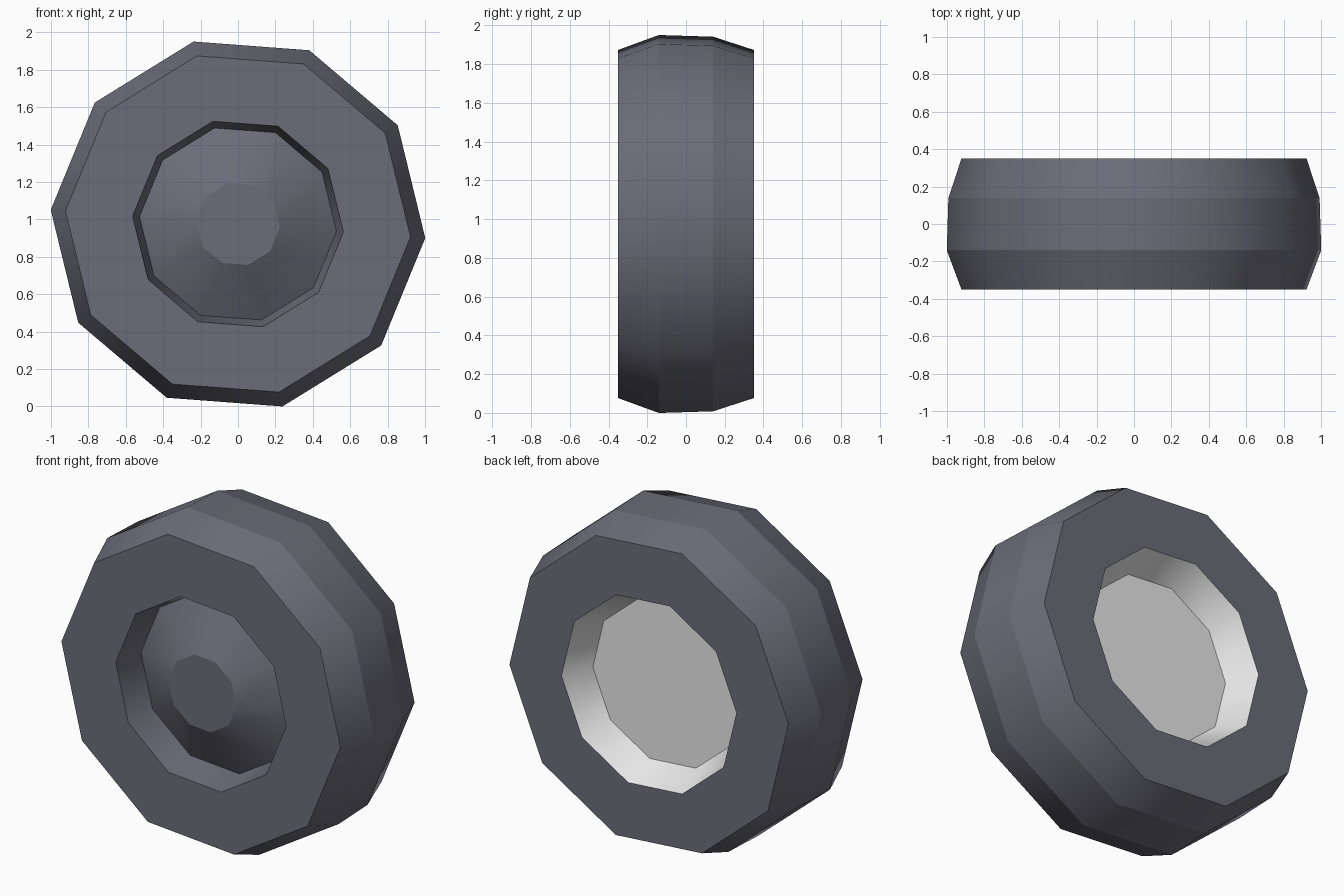
import bpy
import bmesh
from math import cos, sin, pi, radians

SIDES = 10
TURN = radians(-4.3)
AXLE_Z = 0.975

default = bpy.data.objects.get("Cube")
if default:
    bpy.data.objects.remove(default, do_unlink=True)


def make_material(name, colour):
    mat = bpy.data.materials.new(name)
    mat.use_nodes = True
    mat.diffuse_color = colour
    mat.node_tree.nodes["Principled BSDF"].inputs["Base Color"].default_value = colour
    return mat


def lathe(name, profile, mat, front_cap=False, back_cap=False):
    """Spin (radius, y) points about the axle; smooth around, sharp between bands."""
    bm = bmesh.new()
    rings = []
    for radius, y in profile:
        angles = [TURN + 2 * pi * i / SIDES for i in range(SIDES)]
        rings.append([bm.verts.new((radius * cos(a), y, AXLE_Z + radius * sin(a)))
                      for a in angles])
    for a, b in zip(rings, rings[1:]):
        for i in range(SIDES):
            j = (i + 1) % SIDES
            bm.faces.new((a[i], b[i], b[j], a[j])).smooth = True
    if front_cap:
        bm.faces.new(rings[0])
    if back_cap:
        bm.faces.new(rings[-1][::-1])
    for ring in rings:
        for i in range(SIDES):
            edge = bm.edges.get((ring[i], ring[(i + 1) % SIDES]))
            edge.smooth = False
    mesh = bpy.data.meshes.new(name)
    bm.to_mesh(mesh)
    bm.free()
    mesh.materials.append(mat)
    obj = bpy.data.objects.new(name, mesh)
    bpy.context.collection.objects.link(obj)
    return obj


rubber = make_material("dark rubber", (0.15, 0.15, 0.19, 1))
metal = make_material("pale grey", (0.8, 0.8, 0.8, 1))

# Tyre: front well wall, sidewalls and three-band tread
lathe("tyre", [(0.528, -0.165), (0.565, -0.35), (0.925, -0.35), (1.004, -0.14),
               (0.995, 0.14), (0.925, 0.35), (0.58, 0.35)], rubber)

# Hub cap: shallow cone with a flat nose, set in the front well
lathe("hub_cap", [(0.225, -0.335), (0.528, -0.165)], rubber, front_cap=True)

# Rear recess: tapered wall and flat floor
lathe("rear_recess", [(0.58, 0.35), (0.495, 0.175)], metal, back_cap=True)
